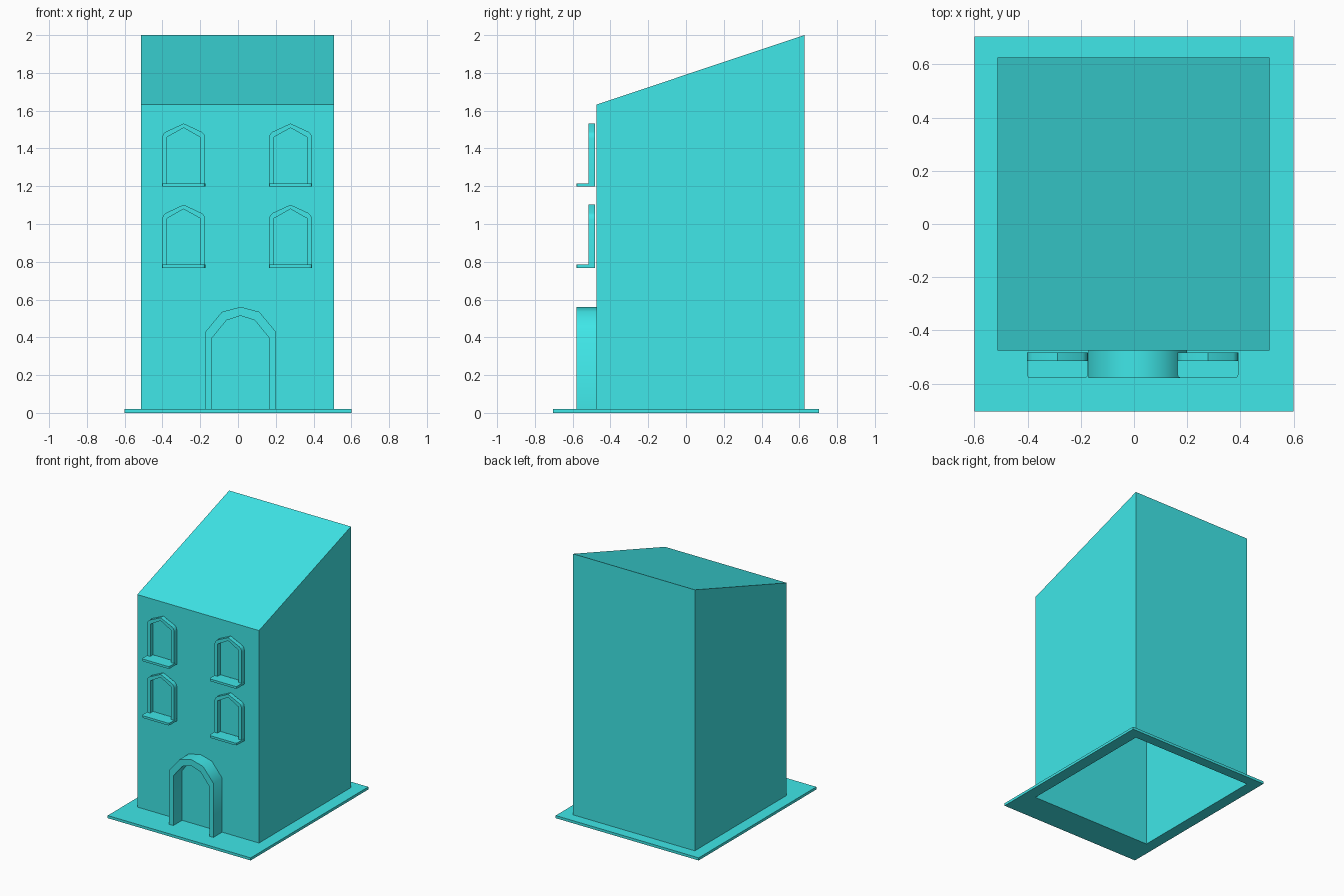
import bpy, bmesh, math
from mathutils import Vector

if "Cube" in bpy.data.objects:
    bpy.data.objects.remove(bpy.data.objects["Cube"])

mat = bpy.data.materials.new("turquoise")
mat.diffuse_color = (0.05, 0.80, 0.81, 1)
mat.use_nodes = True
mat.node_tree.nodes["Principled BSDF"].inputs["Base Color"].default_value = mat.diffuse_color


def finish(name, bm, smooth=False):
    bmesh.ops.recalc_face_normals(bm, faces=bm.faces)
    me = bpy.data.meshes.new(name)
    bm.to_mesh(me)
    bm.free()
    ob = bpy.data.objects.new(name, me)
    bpy.context.collection.objects.link(ob)
    me.materials.append(mat)
    if smooth:
        bpy.ops.object.select_all(action='DESELECT')
        ob.select_set(True)
        bpy.context.view_layer.objects.active = ob
        bpy.ops.object.shade_smooth_by_angle(angle=math.radians(45))
    return ob


def prism(points, vec):
    """Extrude a closed outline of 3D points along vec."""
    bm = bmesh.new()
    face = bm.faces.new([bm.verts.new(p) for p in points])
    res = bmesh.ops.extrude_face_region(bm, geom=[face], use_keep_orig=True)
    verts = [g for g in res["geom"] if isinstance(g, bmesh.types.BMVert)]
    bmesh.ops.translate(bm, verts=verts, vec=Vector(vec))
    return bm


def arch(name, cx, z0, outer, inner, y0, y1):
    """Mirror half outlines (offset, height; peak last) into an arch, extruded in y."""
    def full(half):
        return [(-x, z) for x, z in half] + [(x, z) for x, z in reversed(half[:-1])]
    outline = full(outer) + full(inner)[::-1]
    bm = prism([(cx + x, y0, z0 + z) for x, z in outline], (0, y1 - y0, 0))
    return finish(name, bm, True)


X0, X1, Y0, Y1 = -0.513, 0.509, -0.475, 0.627

# House body: sloped-roof shell, open underneath
side = [(X0, Y0, 0), (X0, Y1, 0), (X0, Y1, 2.0), (X0, Y0, 1.632)]
bm = prism(side, (X1 - X0, 0, 0))
bm.normal_update()
bottom = [f for f in bm.faces if all(v.co.z < 0.001 for v in f.verts)]
bmesh.ops.recalc_face_normals(bm, faces=bm.faces)
bmesh.ops.delete(bm, geom=bottom, context='FACES')
finish("house_body", bm)

# Ground plate: rim around the open footprint
bm = bmesh.new()


def rect(x0, x1, y0, y1, z):
    return [bm.verts.new(p) for p in ((x0, y0, z), (x1, y0, z), (x1, y1, z), (x0, y1, z))]


loops = [rect(X0, X1, Y0, Y1, 0), rect(-0.6, 0.6, -0.705, 0.705, 0),
         rect(-0.6, 0.6, -0.705, 0.705, 0.02), rect(X0, X1, Y0, Y1, 0.02)]
for a, b in zip(loops, loops[1:]):
    for i in range(4):
        j = (i + 1) % 4
        bm.faces.new((a[i], a[j], b[j], b[i]))
finish("ground_plate", bm)

# Door arch
arch("door_arch", 0.014, 0.02,
     [(0.186, 0), (0.186, 0.41), (0.099, 0.515), (0, 0.541)],
     [(0.151, 0), (0.151, 0.377), (0.075, 0.47), (0, 0.494)], -0.58, Y0)

# Windows: arched frame with a projecting sill, standing just off the wall
for row, z in (("lower", 0.768), ("upper", 1.198)):
    for col, cx in (("left", -0.288), ("right", 0.278)):
        arch(f"{row}_{col}_window_frame", cx, z,
             [(0.114, 0.016), (0.114, 0.255), (0.109, 0.276), (0.095, 0.29), (0, 0.334)],
             [(0.087, 0.016), (0.087, 0.262), (0, 0.311)], -0.516, -0.483)
        half = [(0.115, -0.483), (0.115, -0.566), (0.111, -0.576), (0.101, -0.58)]
        sill = [(x, y) for x, y in half] + [(-x, y) for x, y in reversed(half)]
        finish(f"{row}_{col}_window_sill",
               prism([(cx + x, y, z) for x, y in sill], (0, 0, 0.017)))
